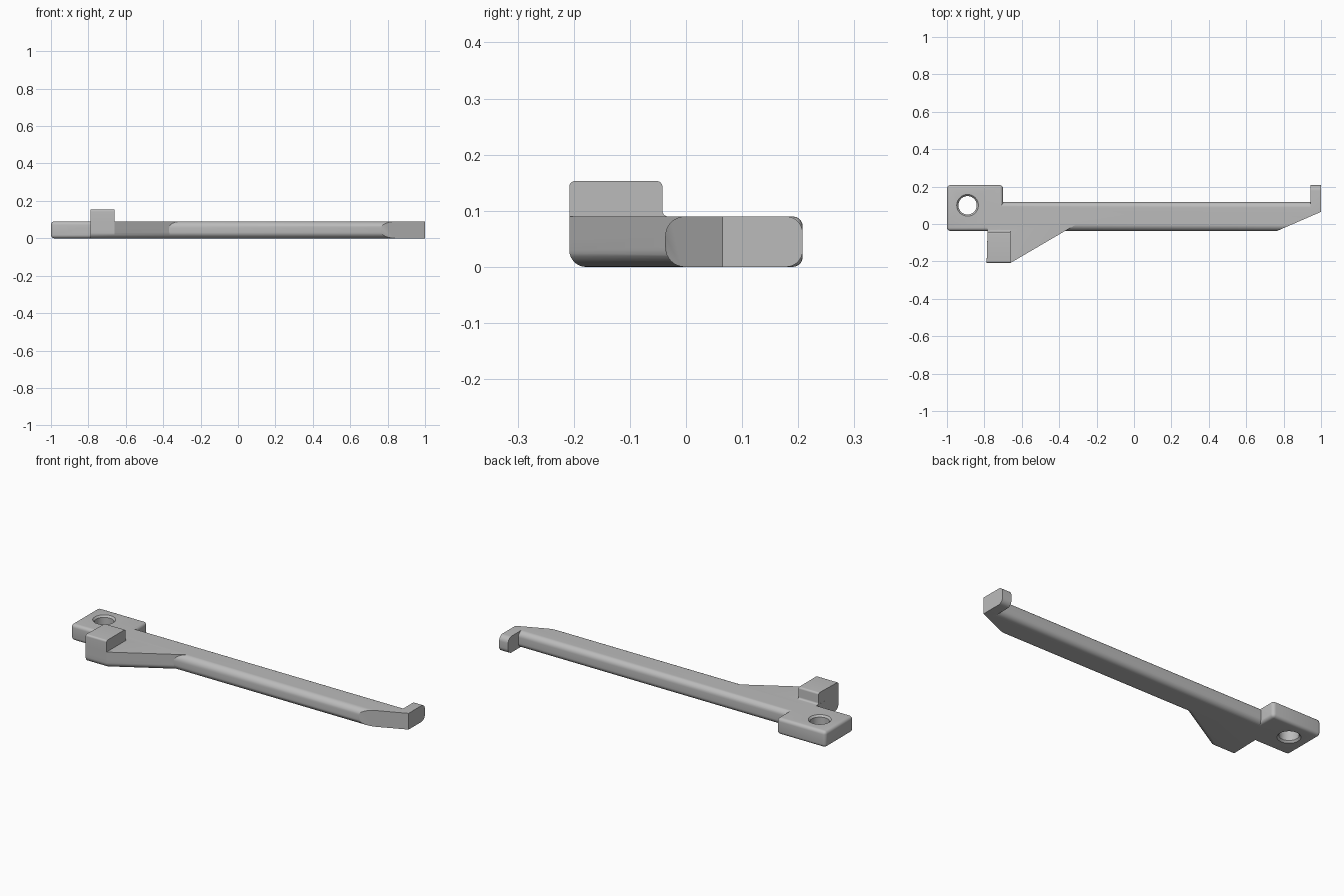
import bpy, bmesh, math
from mathutils import Vector

cube = bpy.data.objects.get("Cube")
if cube:
    bpy.data.objects.remove(cube, do_unlink=True)

grey = bpy.data.materials.new("plain grey")
grey.use_nodes = True
colour = (0.5, 0.5, 0.5, 1)
grey.diffuse_color = colour
grey.node_tree.nodes["Principled BSDF"].inputs["Base Color"].default_value = colour

H = 0.09            # thickness of the lever
FRONT, BACK = -0.037, 0.118


def finish(name, bm):
    bmesh.ops.recalc_face_normals(bm, faces=bm.faces)
    mesh = bpy.data.meshes.new(name)
    bm.to_mesh(mesh)
    bm.free()
    mesh.materials.append(grey)
    ob = bpy.data.objects.new(name, mesh)
    bpy.context.collection.objects.link(ob)
    return ob


def rounded(corners, steps=8):
    """Outline whose corners (u, v, radius) are filleted."""
    out = []
    for i, (u, v, r) in enumerate(corners):
        p = Vector((u, v))
        if not r:
            out.append(p)
            continue
        a = (Vector(corners[i - 1][:2]) - p).normalized()
        b = (Vector(corners[(i + 1) % len(corners)][:2]) - p).normalized()
        half = a.angle(b) / 2
        centre = p + (a + b).normalized() * r / math.sin(half)
        start = p + a * r / math.tan(half) - centre
        end = p + b * r / math.tan(half) - centre
        sweep = start.angle(end)
        for k in range(steps + 1):
            t = k / steps
            out.append(centre + (start * math.sin((1 - t) * sweep)
                                 + end * math.sin(t * sweep)) / math.sin(sweep))
    return out


def bar_along_x(corners, x0, x1):
    """Extrude a y-z outline along x."""
    bm = bmesh.new()
    face = bm.faces.new([bm.verts.new((x0, u, v)) for u, v in rounded(corners)])
    ext = bmesh.ops.extrude_face_region(bm, geom=[face])["geom"]
    bmesh.ops.translate(bm, vec=(x1 - x0, 0, 0),
                        verts=[g for g in ext if isinstance(g, bmesh.types.BMVert)])
    return bm


def chamfer_tip(bm):
    """Slice off the slanted front corner at the hooked end."""
    bmesh.ops.recalc_face_normals(bm, faces=bm.faces)
    geom = bm.verts[:] + bm.edges[:] + bm.faces[:]
    bmesh.ops.bisect_plane(bm, geom=geom, plane_co=(1, 0.065, 0),
                           plane_no=(0.102, -0.235, 0), clear_outer=True)
    bmesh.ops.holes_fill(bm, edges=[e for e in bm.edges if e.is_boundary])


# Long bar with rounded edges
bm = bar_along_x([(FRONT, 0, .035), (BACK, 0, .03), (BACK, H, .03), (FRONT, H, .035)], -0.85, 1)
chamfer_tip(bm)
lever = finish("lever", bm)

# Hook at the tip
bm = bar_along_x([(0, 0, 0), (.208, 0, .03), (.208, H, .03), (0, H, 0)], 0.945, 1)
chamfer_tip(bm)
hook = finish("hook", bm)

# Pivot block with softened edges
bm = bmesh.new()
bmesh.ops.create_cube(bm, size=1)
for v in bm.verts:
    v.co = ((v.co.x * 0.3) - 0.85, v.co.y * (.208 - FRONT) + (.208 + FRONT) / 2, (v.co.z + .5) * H)
bmesh.ops.bevel(bm, geom=bm.edges[:], offset=0.018, segments=5, profile=0.5, affect='EDGES')
block = finish("pivot_block", bm)

# Triangular arm, rounded along its lower outer edges
bm = bmesh.new()
outline = [(-.782, 0), (-.788, -.208), (-.66, -.208), (-.305, 0)]
face = bm.faces.new([bm.verts.new((x, y, 0)) for x, y in outline])
ext = bmesh.ops.extrude_face_region(bm, geom=[face])["geom"]
bmesh.ops.translate(bm, vec=(0, 0, H), verts=[g for g in ext if isinstance(g, bmesh.types.BMVert)])
low = [e for e in bm.edges if all(v.co.z < .01 for v in e.verts)
       and min(v.co.y for v in e.verts) < -.1
       and min(v.co.x for v in e.verts) < max(v.co.x for v in e.verts) - .05]
bmesh.ops.bevel(bm, geom=low, offset=0.03, segments=8, profile=0.5, affect='EDGES')
arm = finish("arm", bm)

# Raised post with a small fillet at its inner foot
bm = bar_along_x([(-.208, .05, 0), (-.01, .05, 0), (-.01, H, 0), (-.042, H, .01),
                  (-.042, .153, .01), (-.208, .153, .01)], -0.788, -0.66)
for v in bm.verts:
    if v.co.x < -.7:
        v.co.x += (v.co.y + .208) * .03
post = finish("post", bm)

# Countersunk pivot hole cutter
bm = bmesh.new()
rings = [(.058, -.01), (.058, 0), (.049, .01), (.049, H - .01), (.058, H), (.058, H + .01)]
N = 40
loops = [[bm.verts.new((-.89 + r * math.cos(k * math.tau / N), .1 + r * math.sin(k * math.tau / N), z))
          for k in range(N)] for r, z in rings]
for a, b in zip(loops, loops[1:]):
    for k in range(N):
        bm.faces.new((a[k], a[(k + 1) % N], b[(k + 1) % N], b[k]))
bm.faces.new(loops[0])
bm.faces.new(loops[-1])
hole = finish("hole_cutter", bm)

# Merge everything into one solid and drill it
bpy.ops.object.select_all(action='DESELECT')
bpy.context.view_layer.objects.active = lever
lever.select_set(True)
for part, op in ((hook, 'UNION'), (block, 'UNION'), (arm, 'UNION'), (post, 'UNION'), (hole, 'DIFFERENCE')):
    mod = lever.modifiers.new(part.name, 'BOOLEAN')
    mod.object, mod.operation, mod.solver = part, op, 'EXACT'
    bpy.ops.object.modifier_apply(modifier=mod.name)
    bpy.data.objects.remove(part, do_unlink=True)
bpy.ops.object.shade_smooth_by_angle(angle=math.radians(28))
